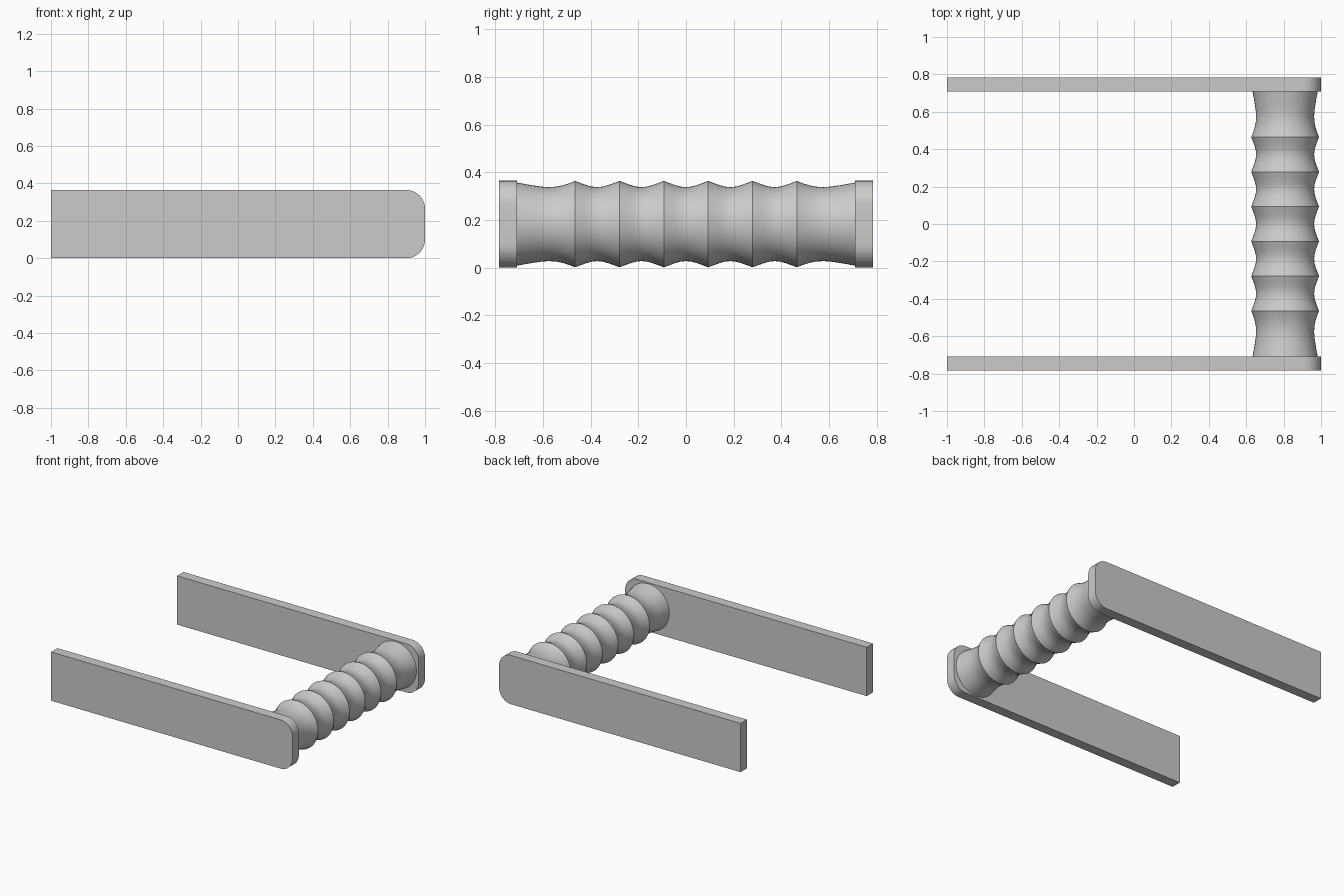
import bpy, bmesh, math

if "Cube" in bpy.data.objects:
    bpy.data.objects.remove(bpy.data.objects["Cube"])

BAR_H = 0.365
Y_IN, Y_OUT = 0.708, 0.783
AXIS_X, AXIS_Z = 0.808, BAR_H / 2
RIDGE, VALLEY, END = 0.181, 0.155, 0.174


def add_object(name, bm):
    bmesh.ops.recalc_face_normals(bm, faces=bm.faces)
    mesh = bpy.data.meshes.new(name)
    bm.to_mesh(mesh)
    bm.free()
    obj = bpy.data.objects.new(name, mesh)
    bpy.context.collection.objects.link(obj)
    bpy.ops.object.select_all(action='DESELECT')
    obj.select_set(True)
    bpy.context.view_layer.objects.active = obj
    bpy.ops.object.shade_smooth_by_angle(angle=math.radians(20))
    return obj


# Side bar: flat plate with two rounded corners at the grip end
def side_bar(name, y0, y1, r=0.1, steps=8):
    outline = [(-1, BAR_H), (-1, 0)]
    for cz, start in ((r, -90), (BAR_H - r, 0)):
        for i in range(steps + 1):
            a = math.radians(start + 90 * i / steps)
            outline.append((1 - r + r * math.cos(a), cz + r * math.sin(a)))
    bm = bmesh.new()
    face = bm.faces.new([bm.verts.new((x, y0, z)) for x, z in outline])
    ext = bmesh.ops.extrude_face_region(bm, geom=[face])
    moved = [v for v in ext['geom'] if isinstance(v, bmesh.types.BMVert)]
    bmesh.ops.translate(bm, verts=moved, vec=(0, y1 - y0, 0))
    return add_object(name, bm)


# Grip profile: scalloped finger grooves between ridges, flared ends
def grip_profile():
    ridges = [-0.465 + 0.186 * i for i in range(6)]
    steps = 8
    groove = []
    for a, b in zip(ridges, ridges[1:]):
        for i in range(steps):
            t = i / steps
            s = 0.5 + 0.5 * math.cos(2 * math.pi * t)
            parab = (2 * t - 1) ** 2
            groove.append((a + (b - a) * t, VALLEY + (RIDGE - VALLEY) * (0.65 * parab + 0.35 * s)))
    groove.append((ridges[-1], RIDGE))
    flare = [(0.49, 0.171), (0.515, 0.163), (0.545, 0.157), (0.575, 0.155),
             (0.605, 0.157), (0.64, 0.162), (0.675, 0.168), (Y_IN, END)]
    return [(-y, r) for y, r in reversed(flare)] + groove + flare


# Grip: profile revolved around an axis along y
def grip(name, sides=48):
    bm = bmesh.new()
    rings = []
    for y, r in grip_profile():
        angles = [2 * math.pi * i / sides for i in range(sides)]
        rings.append([bm.verts.new((AXIS_X + r * math.cos(a), y, AXIS_Z + r * math.sin(a)))
                      for a in angles])
    for a, b in zip(rings, rings[1:]):
        for i in range(sides):
            j = (i + 1) % sides
            bm.faces.new((a[i], a[j], b[j], b[i]))
    bm.faces.new(rings[0])
    bm.faces.new(rings[-1])
    return add_object(name, bm)


side_bar("front_bar", -Y_OUT, -Y_IN)
side_bar("back_bar", Y_IN, Y_OUT)
grip("finger_grip")
